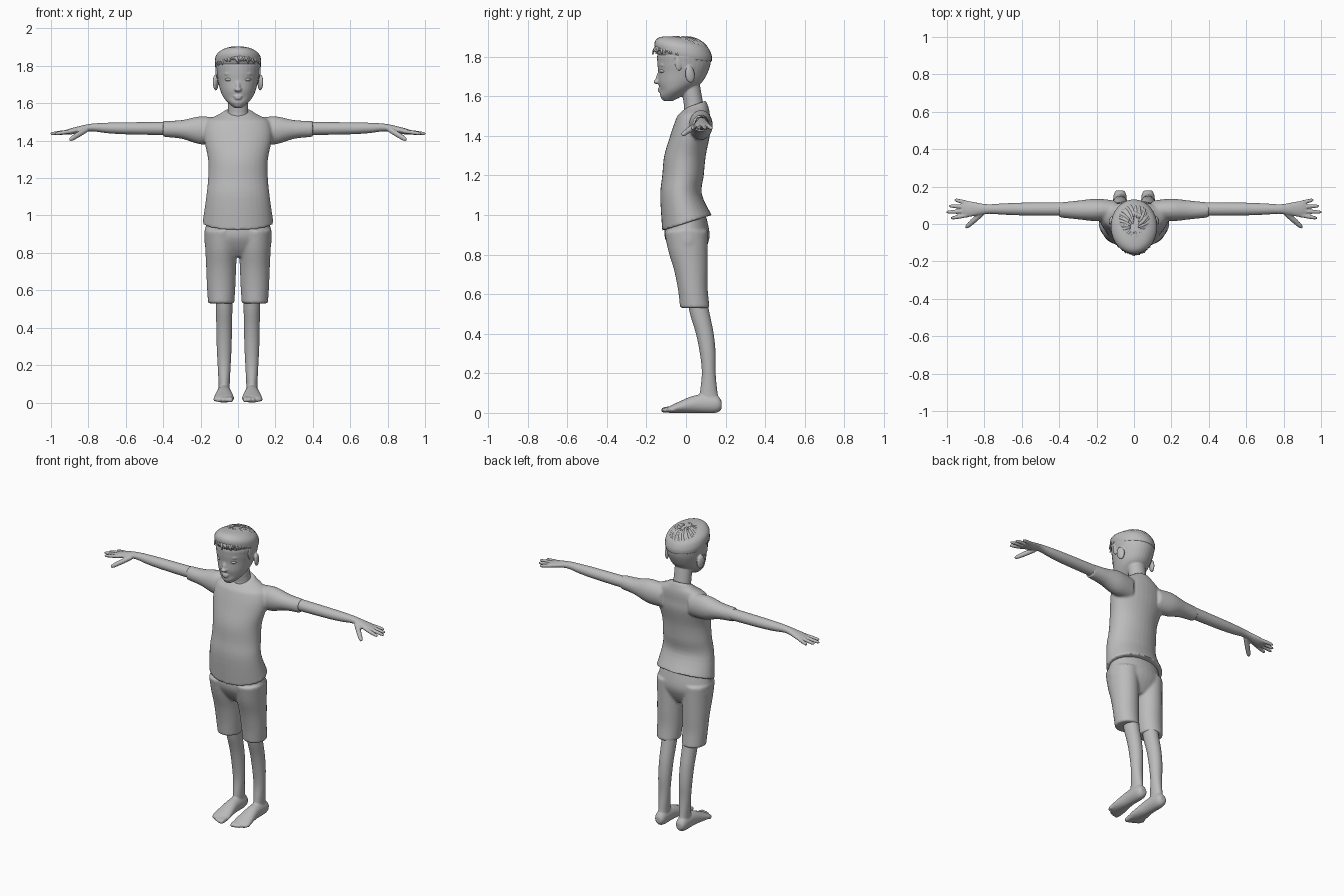
import bpy, bmesh, math, random
from mathutils import Vector, Matrix

random.seed(4)
BOTH = (1, -1)
if "Cube" in bpy.data.objects:
    bpy.data.objects.remove(bpy.data.objects["Cube"])

GREY = (0.5, 0.5, 0.5, 1)
grey = bpy.data.materials.new("plain grey")
grey.use_nodes = True
grey.diffuse_color = GREY
grey.node_tree.nodes["Principled BSDF"].inputs["Base Color"].default_value = GREY


def resample(sections, steps=4):
    """Smoothly fill in between the cross-sections."""
    points = [Vector(section) for section in sections]
    padded = [points[0]] + points + [points[-1]]
    for before, start, end, after in zip(padded, padded[1:], padded[2:], padded[3:]):
        leave = start + (end - before) / 6
        arrive = end - (after - start) / 6
        for step in range(steps):
            t = step / steps
            u = 1 - t
            yield u ** 3 * start + 3 * u * t * (u * leave + t * arrive) + t ** 3 * end
    yield points[-1]


def skin_loops(bm, loops):
    """Join rings of points into a closed tube."""
    rings = [[bm.verts.new(point) for point in loop] for loop in loops]
    faces = [bm.faces.new(rings[0]), bm.faces.new(rings[-1])]
    for ring, following in zip(rings, rings[1:]):
        for k in range(len(ring)):
            faces.append(bm.faces.new((ring[k - 1], ring[k], following[k], following[k - 1])))
    bmesh.ops.recalc_face_normals(bm, faces=faces)


def loft(bm, axis, middle, sections, sides=(1,), slant=None, count=32):
    """Each section is: place along the axis, low edge, high edge, half width."""
    for side in sides:
        loops = []
        for place, low, high, width in resample(sections):
            loop = []
            for k in range(count):
                angle = math.tau * k / count
                across = middle + width * math.cos(angle)
                swing = (high - low) / 2 * math.sin(angle)
                level = (low + high) / 2 + swing
                if axis == "x":
                    x, y, z = place, across, level
                elif axis == "y":
                    x, y, z = across, place, level
                else:
                    x, y, z = across, level, place
                    if slant:
                        z += slant(place) * swing
                loop.append((x * side, y, z))
            loops.append(loop)
        skin_loops(bm, loops)


def blob(bm, centre, radii, sides=(1,), turn=0, lean=0):
    for side in sides:
        matrix = (Matrix.Translation((centre[0] * side, centre[1], centre[2]))
                  @ Matrix.Rotation(turn * side, 4, "Z")
                  @ Matrix.Rotation(lean, 4, "X")
                  @ Matrix.Diagonal((*radii, 1)))
        bmesh.ops.create_uvsphere(bm, u_segments=20, v_segments=12, radius=1, matrix=matrix)


def digit(bm, start, end, radius, count=12):
    """Mirrored pair of fingers or toes with rounded tips."""
    start, end = Vector(start), Vector(end)
    turn = (end - start).to_track_quat("Z", "Y")
    for side in BOTH:
        loops = []
        for t, thickness in ((0, 1), (.5, 1), (.85, .85), (.96, .6), (1, .3)):
            loop = []
            for k in range(count):
                angle = math.tau * k / count
                spoke = Vector((math.cos(angle), math.sin(angle), 0)) * radius * thickness
                point = start.lerp(end, t) + turn @ spoke
                loop.append((point.x * side, point.y, point.z))
            loops.append(loop)
        skin_loops(bm, loops)


def finish(bm, name, voxel=None):
    """Make the object, blending overlapping parts into one skin."""
    mesh = bpy.data.meshes.new(name)
    bm.to_mesh(mesh)
    bm.free()
    part = bpy.data.objects.new(name, mesh)
    bpy.context.collection.objects.link(part)
    mesh.materials.append(grey)
    mesh.polygons.foreach_set("use_smooth", [True] * len(mesh.polygons))
    if voxel:
        blend = part.modifiers.new("blend", "REMESH")
        blend.mode = "VOXEL"
        blend.voxel_size = voxel
        blend.use_smooth_shade = True
        soften = part.modifiers.new("soften", "SMOOTH")
        soften.factor = 0.5
        soften.iterations = 3


# Shirt: torso with slanted hem and collar, and two sleeves
def shirt_slant(height):
    return max(0, 1.12 - height) * 2 + max(0, height - 1.5) * 6


bm = bmesh.new()
loft(bm, "z", 0, [(.96, -.12, .13, .19), (1.1, -.13, .08, .17), (1.2, -.12, .09, .16),
                  (1.3, -.11, .1, .16), (1.4, -.08, .12, .18), (1.46, -.06, .12, .18),
                  (1.51, -.04, .12, .16), (1.54, -.02, .11, .1), (1.56, 0, .1, .07)],
     slant=shirt_slant)
loft(bm, "x", .075, [(.1, 1.38, 1.52, .05), (.2, 1.38, 1.53, .06),
                     (.3, 1.41, 1.51, .05), (.4, 1.42, 1.505, .04)], BOTH)
finish(bm, "shirt", .008)

# Shorts: seat and two legs
bm = bmesh.new()
loft(bm, "z", 0, [(.78, -.04, .07, .1), (.83, -.08, .1, .17), (.9, -.11, .12, .18),
                  (1, -.1, .1, .16)])
loft(bm, "z", .09, [(.53, -.03, .12, .07), (.62, -.04, .11, .076), (.72, -.06, .11, .08),
                    (.82, -.09, .11, .085), (.92, -.11, .11, .09)], BOTH)
finish(bm, "shorts", .008)

# Bare legs and feet
bm = bmesh.new()
loft(bm, "z", .074, [(.05, .07, .17, .03), (.1, .07, .16, .03), (.2, .08, .15, .035),
                     (.3, .07, .15, .04), (.4, .05, .14, .042), (.5, .02, .12, .044),
                     (.6, 0, .1, .045)], BOTH)
loft(bm, "y", .075, [(.18, .02, .06, .02), (.15, 0, .09, .035), (.05, 0, .09, .04),
                     (-.05, 0, .05, .054), (-.09, 0, .03, .05)], BOTH)
for toe in range(5):
    x = .04 + .02 * toe
    digit(bm, (x, -.06, .02), (x, .003 * toe * toe - .125, .013), .016 - .001 * toe)
finish(bm, "legs_and_feet", .0055)

# Arms and hands: four spread fingers and a lowered thumb
bm = bmesh.new()
loft(bm, "x", .08, [(.3, 1.43, 1.5, .034), (.4, 1.43, 1.5, .036), (.6, 1.434, 1.498, .034),
                    (.7, 1.44, 1.496, .03), (.79, 1.45, 1.49, .026), (.88, 1.435, 1.47, .042),
                    (.92, 1.433, 1.457, .04)], BOTH)
for spread, tip in ((-1.5, .98), (-.5, 1.004), (.5, .99), (1.5, .96)):
    digit(bm, (.89, .08 + .022 * spread, 1.45), (tip, .08 + .033 * spread, 1.437), .011)
digit(bm, (.81, .06, 1.46), (.9, -.02, 1.404), .015)
finish(bm, "arms_and_hands", .0045)

# Head: neck, skull, nose, lips, chin, brows and ears
bm = bmesh.new()
loft(bm, "z", 0, [(1.48, -.02, .11, .07), (1.55, -.01, .09, .055), (1.66, -.03, .07, .055)])
loft(bm, "z", 0, [(1.575, -.11, -.07, .02), (1.6, -.13, -.02, .05), (1.63, -.13, .02, .077),
                  (1.67, -.14, .08, .095), (1.72, -.14, .11, .108), (1.77, -.145, .125, .118),
                  (1.82, -.14, .12, .118), (1.89, -.08, .06, .06)])
blob(bm, (0, -.14, 1.695), (.012, .012, .036), lean=-.3)
blob(bm, (0, -.147, 1.673), (.02, .018, .011))
for lip, width in ((1.638, .025), (1.626, .021)):
    blob(bm, (0, -.13, lip), (width, .013, .006))
blob(bm, (0, -.11, 1.592), (.022, .015, .014))
blob(bm, (.046, -.122, 1.757), (.03, .012, .007), BOTH, turn=.3)
blob(bm, (.12, .02, 1.71), (.013, .026, .043), BOTH, turn=.35, lean=.15)
finish(bm, "head", .005)

# Eyes
bm = bmesh.new()
blob(bm, (.046, -.113, 1.727), (.023, .02, .011), BOTH, turn=.25)
finish(bm, "eyes")

# Hair: swept cap with a raised fringe, and sideburns
bm = bmesh.new()
loft(bm, "z", 0, [(1.79, -.14, .13, .119), (1.82, -.155, .13, .124), (1.86, -.158, .11, .115),
                  (1.89, -.13, .06, .075), (1.9, -.06, 0, .02)], slant=lambda height: -.1)
blob(bm, (.11, -.035, 1.775), (.01, .022, .045), BOTH, turn=.2)
finish(bm, "hair_cap")

# Hair locks: tapered strands running out from the crown
curve = bpy.data.curves.new("hair_locks", "CURVE")
curve.dimensions = "3D"
curve.bevel_depth = 1
curve.bevel_resolution = 2
curve.use_fill_caps = True
lock_count = 80
for lock in range(lock_count):
    heading = math.tau * lock / lock_count
    front = max(0, -math.sin(heading))
    first = random.uniform(.15, .7)
    last = random.uniform(1.25, 1.5)
    strand = curve.splines.new("POLY")
    strand.points.add(7)
    for k, point in enumerate(strand.points):
        t = k / 7
        polar = first + (last - first) * t
        around = heading + t / 3
        out = math.sin(polar)
        point.co = (.12 * out * math.cos(around),
                    -.02 + (.14 + .01 * front * t) * out * math.sin(around),
                    1.79 + .11 * math.cos(polar) + .014 * front * t, 1)
        point.radius = .002 + .008 * math.sin(math.pi * (.15 + .8 * t))
curve.materials.append(grey)
locks = bpy.data.objects.new("hair_locks", curve)
bpy.context.collection.objects.link(locks)
